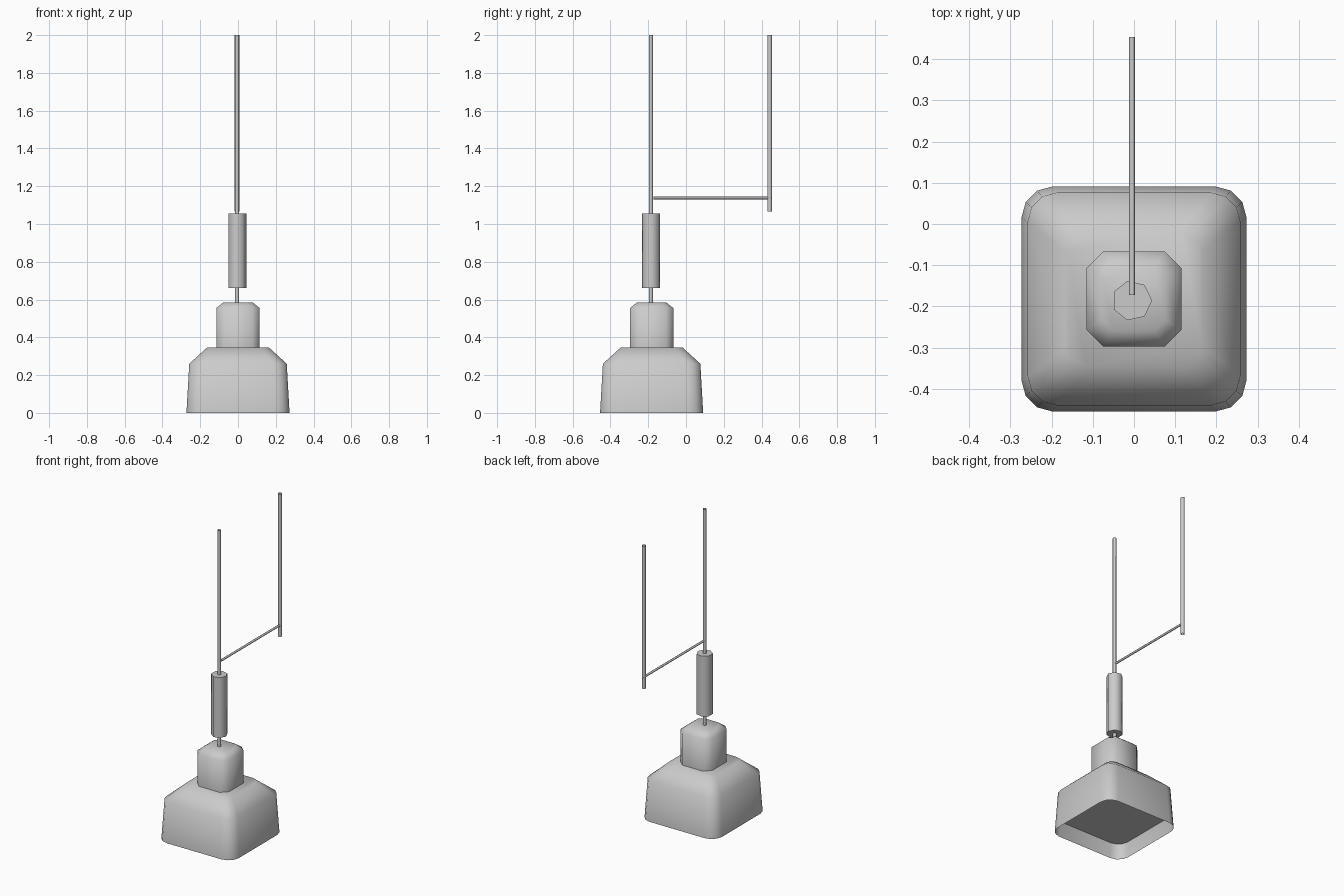
import bpy, bmesh, math
from mathutils import Vector

if "Cube" in bpy.data.objects:
    bpy.data.objects.remove(bpy.data.objects["Cube"])

LAMP_Y = -0.182          # axis of the shade
STEM = (-0.005, -0.186)  # axis of the stem and grip

grey = bpy.data.materials.new("metal grey")
grey.use_nodes = True
grey.diffuse_color = (0.6, 0.6, 0.6, 1)
grey.node_tree.nodes["Principled BSDF"].inputs["Base Color"].default_value = (0.6, 0.6, 0.6, 1)


def finish(name, bm, angle=60):
    bmesh.ops.recalc_face_normals(bm, faces=bm.faces)
    mesh = bpy.data.meshes.new(name)
    bm.to_mesh(mesh)
    bm.free()
    mesh.materials.append(grey)
    obj = bpy.data.objects.new(name, mesh)
    bpy.context.collection.objects.link(obj)
    bpy.ops.object.select_all(action='DESELECT')
    obj.select_set(True)
    bpy.context.view_layer.objects.active = obj
    bpy.ops.object.shade_smooth_by_angle(angle=math.radians(angle))
    return obj


def rounded_ring(bm, half, radius, z, steps):
    """Ring of vertices around a square with rounded corners."""
    ring = []
    for corner in range(4):
        for i in range(steps + 1):
            a = math.pi / 2 * (corner + i / steps)
            mid = math.pi / 2 * (corner + 0.5)
            x = math.copysign(half - radius, math.cos(mid)) + radius * math.cos(a)
            y = math.copysign(half - radius, math.sin(mid)) + radius * math.sin(a)
            ring.append(bm.verts.new((x, y + LAMP_Y, z)))
    return ring


def loft(name, levels, steps, close_bottom):
    """Stack rounded squares (half width, corner radius, height), closed on top."""
    bm = bmesh.new()
    rings = [rounded_ring(bm, h, r, z, steps) for h, r, z in levels]
    for low, high in zip(rings, rings[1:]):
        for i in range(len(low)):
            j = (i + 1) % len(low)
            bm.faces.new((low[i], low[j], high[j], high[i]))
    bm.faces.new(rings[-1])
    if close_bottom:
        bm.faces.new(rings[0])
    return finish(name, bm)


def rod(name, start, end, radius, sides=8, capped=False):
    start, end = Vector(start), Vector(end)
    axis = end - start
    bm = bmesh.new()
    bmesh.ops.create_cone(bm, cap_ends=capped, segments=sides, radius1=radius,
                          radius2=radius, depth=axis.length)
    # Point one corner of the section along +x
    bmesh.ops.rotate(bm, verts=bm.verts, cent=(0, 0, 0),
                     matrix=Vector((0, 1, 0)).rotation_difference(Vector((1, 0, 0))).to_matrix())
    bmesh.ops.rotate(bm, verts=bm.verts, cent=(0, 0, 0),
                     matrix=Vector((0, 0, 1)).rotation_difference(axis).to_matrix())
    bmesh.ops.translate(bm, verts=bm.verts, vec=(start + end) / 2)
    return finish(name, bm)


# Shade: flared skirt with sloping shoulders, open below
loft("shade", [(0.273, 0.075, 0), (0.258, 0.07, 0.26), (0.165, 0.05, 0.345)], 3, False)

# Flat panel recessed inside the shade
bm = bmesh.new()
bm.faces.new(rounded_ring(bm, 0.266, 0.072, 0.1, 3))
finish("shade_panel", bm)

# Socket housing above the shade
loft("socket_housing", [(0.115, 0.04, 0.345), (0.115, 0.04, 0.555), (0.077, 0.027, 0.585)], 1, True)

# Stem, grip and hanging rods
x, y = STEM
rod("grip", (x, y, 0.66), (x, y, 1.055), 0.049, 7, True)
rod("stem", (x, y, 0.585), (x, y, 2), 0.011)
rod("rear_rod", (x, 0.443, 1.065), (x, 0.443, 2), 0.0125)
rod("cross_rod", (x, -0.172, 1.138), (x, 0.454, 1.138), 0.007)
